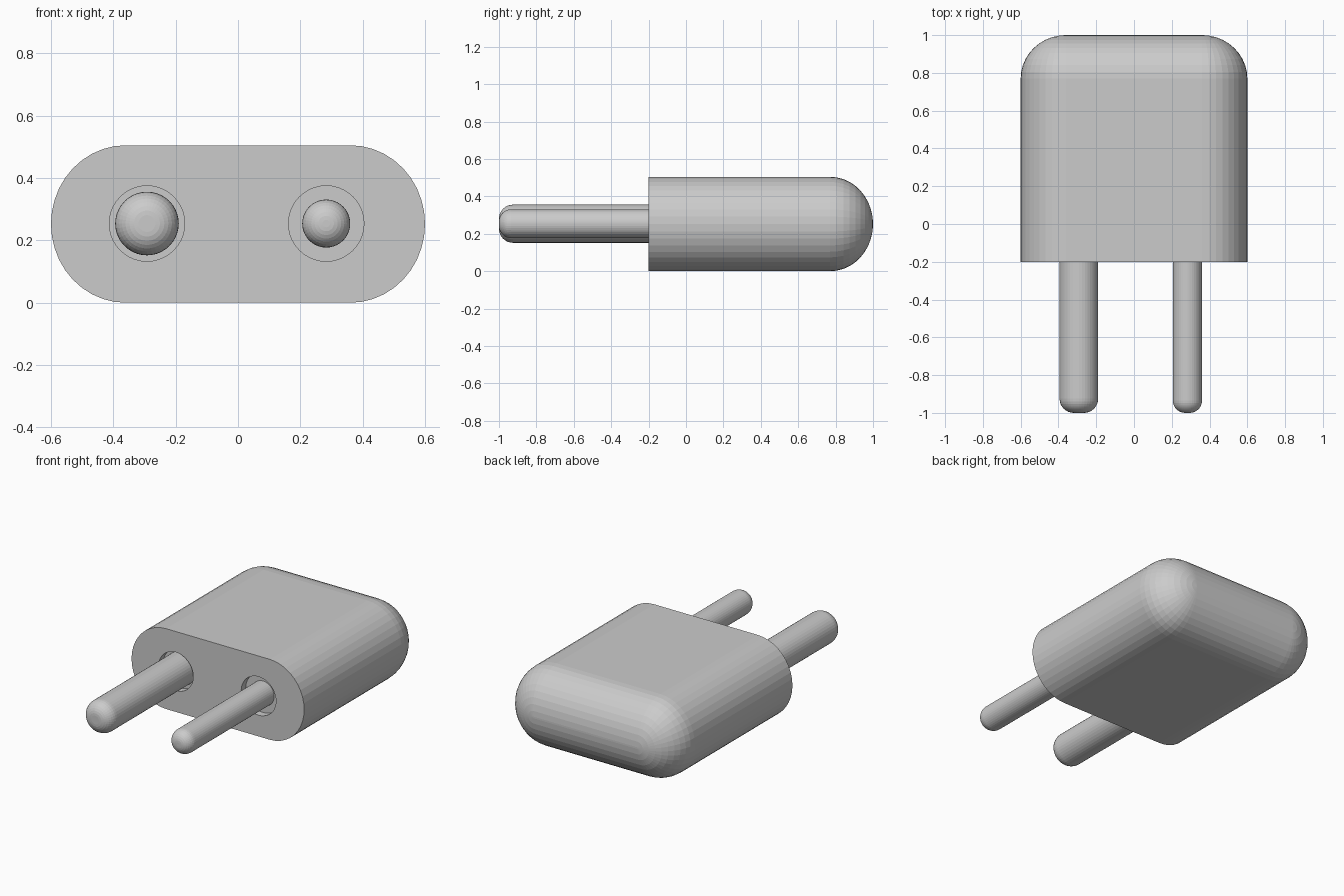
import bpy, bmesh
from math import sin, cos, pi

if "Cube" in bpy.data.objects:
    bpy.data.objects.remove(bpy.data.objects["Cube"])

MID_Z = 0.2525
FRONT_Y = -0.2
RECESS = 0.045


def loft(name, rings):
    """Skin a list of equal-length closed rings and cap both ends."""
    bm = bmesh.new()
    loops = [[bm.verts.new(p) for p in r] for r in rings]
    n = len(rings[0])
    for a, b in zip(loops, loops[1:]):
        for i in range(n):
            j = (i + 1) % n
            bm.faces.new((a[i], a[j], b[j], b[i]))
    bm.faces.new(loops[0])
    bm.faces.new(loops[-1])
    bmesh.ops.remove_doubles(bm, verts=bm.verts, dist=1e-4)
    bmesh.ops.recalc_face_normals(bm, faces=bm.faces)
    mesh = bpy.data.meshes.new(name)
    bm.to_mesh(mesh)
    bm.free()
    obj = bpy.data.objects.new(name, mesh)
    bpy.context.collection.objects.link(obj)
    return obj


def circle(x, y, r, n=40):
    return [(x + r * cos(2 * pi * i / n), y, MID_Z + 0.0015 + r * sin(2 * pi * i / n))
            for i in range(n)]


def stadium(y, s, seg=20):
    """Rounded cross-section; s shrinks the rounding towards the back."""
    pts = []
    for side in (1, -1):
        for i in range(seg + 1):
            a = -pi / 2 + pi * i / seg
            pts.append((side * (0.36 + 0.24 * s * cos(a)), y,
                        MID_Z + side * MID_Z * s * sin(a)))
    return pts


# Plug body: straight front, rounded back
rings = [stadium(FRONT_Y, 1)]
for k in range(11):
    t = pi / 2 * k / 10
    rings.append(stadium(0.77 + 0.23 * sin(t), max(cos(t), 0.02)))
body = loft("plug_body", rings)

# Two round pins with softened tips, each sitting in a shallow round recess
for name, x, r, tip in (("thick_pin", -0.292, 0.102, 0.075),
                        ("thin_pin", 0.283, 0.077, 0.065)):
    profile = [circle(x, FRONT_Y + RECESS + 0.005, r)]
    for k in range(9):
        t = pi / 2 * k / 8
        profile.append(circle(x, -1 + tip - tip * sin(t), r - tip + tip * cos(t)))
    pin = loft(name, profile)

    cutter = loft(name + "_recess_cutter",
                  [circle(x, FRONT_Y - 0.1, 0.121), circle(x, FRONT_Y + RECESS, 0.121)])
    cutter.hide_render = True
    cutter.hide_viewport = True
    cut = body.modifiers.new(name + "_recess", 'BOOLEAN')
    cut.operation = 'DIFFERENCE'
    cut.solver = 'EXACT'
    cut.object = cutter
